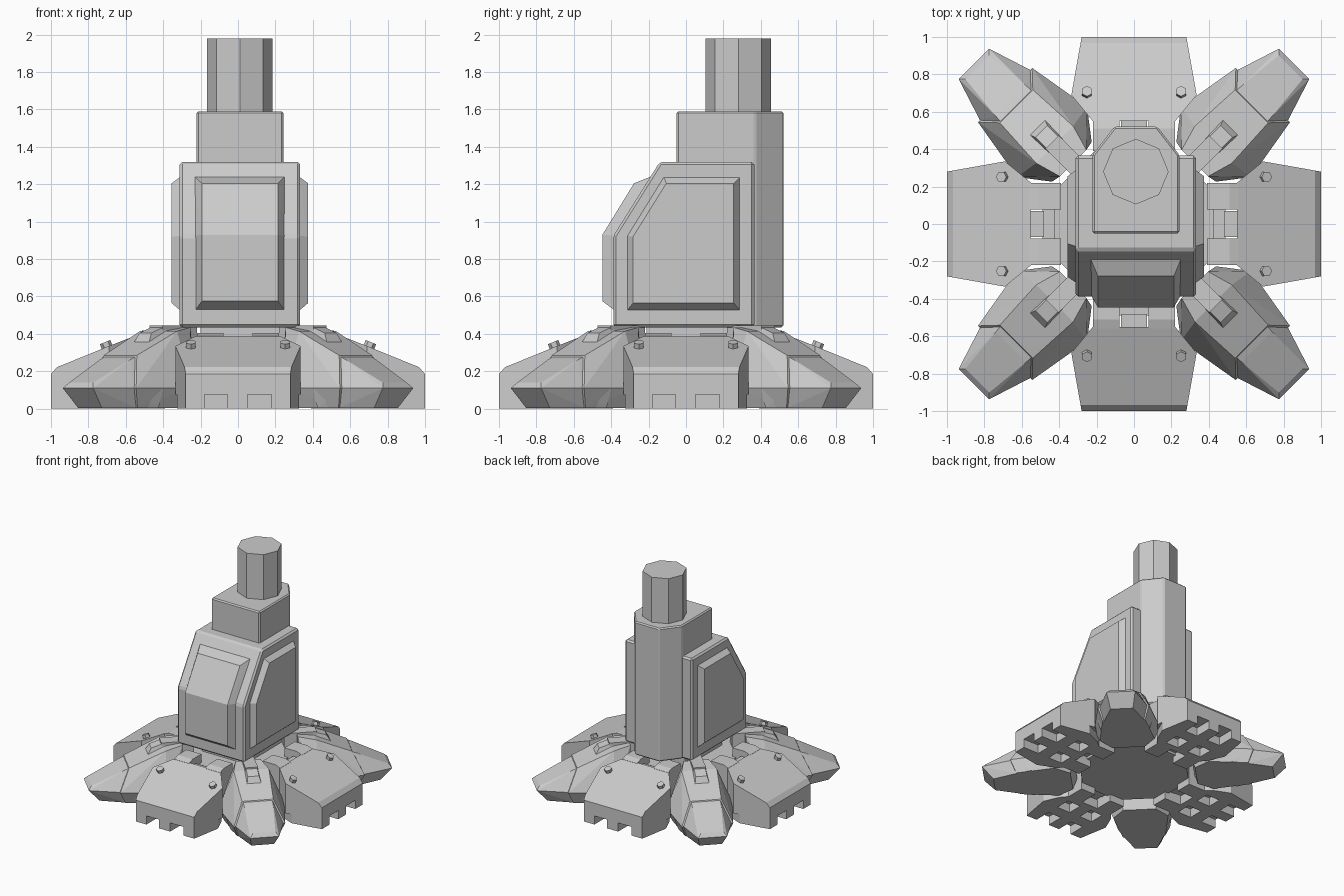
import bpy, bmesh, math
from mathutils import Vector, Matrix

if "Cube" in bpy.data.objects:
    bpy.data.objects.remove(bpy.data.objects["Cube"])


def hull_mesh(name, groups):
    """One mesh made of a convex solid for every group of points."""
    bm = bmesh.new()
    for pts in groups:
        part = bmesh.new()
        for p in pts:
            part.verts.new(p)
        res = bmesh.ops.convex_hull(part, input=part.verts)
        junk = [g for g in set(res["geom_interior"]) | set(res["geom_unused"])
                if isinstance(g, bmesh.types.BMVert)]
        bmesh.ops.delete(part, geom=junk, context='VERTS')
        bmesh.ops.dissolve_limit(part, angle_limit=0.02, verts=part.verts, edges=part.edges)
        bmesh.ops.recalc_face_normals(part, faces=part.faces)
        tmp = bpy.data.meshes.new("tmp")
        part.to_mesh(tmp)
        part.free()
        bm.from_mesh(tmp)
        bpy.data.meshes.remove(tmp)
    me = bpy.data.meshes.new(name)
    bm.to_mesh(me)
    bm.free()
    return me


def place(name, me, angle=0.0, loc=(0, 0, 0), bevel=0.0):
    ob = bpy.data.objects.new(name, me)
    ob.rotation_euler.z = angle
    ob.location = loc
    bpy.context.collection.objects.link(ob)
    if bevel:
        m = ob.modifiers.new("bevel", 'BEVEL')
        m.width, m.segments, m.limit_method = bevel, 1, 'ANGLE'
        m.angle_limit = math.radians(25)
    return ob


def box(x0, x1, y0, y1, z0, z1):
    return [(x, y, z) for x in (x0, x1) for y in (y0, y1) for z in (z0, z1)]


def ring(r, n, z0, z1, turn=0.0):
    return [(r * math.cos(turn + math.tau * i / n), r * math.sin(turn + math.tau * i / n), z)
            for i in range(n) for z in (z0, z1)]


CX = 0.01  # the tower sits slightly right of centre

# Tower body with sloped front
prof = [(-0.388, 0.435), (-0.388, 0.925), (-0.14, 1.32), (0.365, 1.32), (0.365, 0.435)]
place("tower_body", hull_mesh("tower_body", [[(x, y, z) for x in (-0.322, 0.322) for y, z in prof]]),
      loc=(CX, 0, 0), bevel=0.014)

# Rear column with chamfered back
plan = [(-0.232, -0.05), (0.232, -0.05), (0.232, 0.37), (0.115, 0.52), (-0.115, 0.52), (-0.232, 0.37)]
place("rear_column", hull_mesh("rear_column", [[(x, y, z) for x, y in plan for z in (0.435, 1.59)]]),
      loc=(CX, 0, 0), bevel=0.01)

# Top tube
place("top_tube", hull_mesh("top_tube", [ring(0.175, 8, 1.55, 1.98)]), loc=(CX, 0.28, 0))

# Raised front panel
outer = [(-0.38, 0.525), (-0.38, 0.925), (-0.19, 1.24)]
inner = [(-0.447, 0.575), (-0.447, 0.93), (-0.278, 1.205)]
pts = [(s * 0.24, y, z) for s in (-1, 1) for y, z in outer]
pts += [(s * 0.203, y, z) for s in (-1, 1) for y, z in inner]
place("front_panel", hull_mesh("front_panel", [pts]), loc=(CX, 0, 0))

# Raised side panels
outer = [(-0.315, 0.525), (-0.315, 0.925), (-0.12, 1.24), (0.29, 1.24), (0.29, 0.525)]
inner = [(-0.283, 0.565), (-0.283, 0.92), (-0.105, 1.205), (0.255, 1.205), (0.255, 0.565)]
for side, s in (("left", -1), ("right", 1)):
    pts = [(s * 0.318, y, z) for y, z in outer] + [(s * 0.365, y, z) for y, z in inner]
    place(side + "_panel", hull_mesh(side + "_panel", [pts]), loc=(CX, 0, 0))

# Central core and neck under the tower
place("base_core", hull_mesh("base_core", [ring(0.46, 8, 0.06, 0.33, math.pi / 8)]))
place("tower_neck", hull_mesh("tower_neck", [box(-0.21, 0.21, -0.21, 0.3, 0.3, 0.45)]), loc=(CX, 0, 0))


# Armour plates, built along +x and turned four ways
def half_width(r):
    return 0.28 + (1 - r) * 0.177 if r >= 0.69 else 0.335 - (0.69 - r) * 0.82


def slab(r0, r1):
    rs = [r0, r1] + ([0.69] if r0 < 0.69 < r1 else [])
    return [(r, s * half_width(r), z) for r in rs for s in (-1, 1) for z in (0, 0.08)]


tops = [(1.0, 0.185), (0.968, 0.222), (0.69, 0.335), (0.55, 0.39)]
groups = [[(r, s * half_width(r), z) for r, zt in tops for s in (-1, 1) for z in (0.075, zt)]]
groups += [slab(0.74, 0.85), slab(0.55, 0.61)]
for r0, r1 in ((0.85, 1.0), (0.61, 0.74)):   # treads
    groups.append(box(r0, r1, -0.055, 0.05, 0, 0.08))
    for s in (-1, 1):
        groups.append([(r, s * w, z) for r in (r0, r1) for w in (0.178, half_width(r)) for z in (0, 0.08)])
for s in (-1, 1):                            # inner tabs
    groups.append([(r, s * w, z) for r, zt in ((0.56, 0.388), (0.51, 0.405), (0.39, 0.405))
                   for w in (0.078, 0.22) for z in (0.0, zt)])
groups.append(box(0.39, 0.49, -0.08, 0.08, 0.08, 0.31))
groups.append(box(0.48, 0.56, -0.07, 0.07, 0.08, 0.36))
plate = hull_mesh("armour_plate", groups)

# Hexagonal bolts leaning with the plate slope
tilt = Matrix.Translation((0.7, 0, 0.33)) @ Matrix.Rotation(0.385, 4, 'Y')
bolts = hull_mesh("plate_bolts", [[tilt @ (Vector(p) + Vector((0, s * 0.252, 0)))
                                   for p in ring(0.03, 6, -0.03, 0.028)] for s in (-1, 1)])
for i, side in enumerate(("right", "back", "left", "front")):
    place(side + "_plate", plate, i * math.pi / 2)
    place(side + "_bolts", bolts, i * math.pi / 2)


# Diagonal legs: stations of (radius, half width) at bottom, middle and top
def leg(stations):
    return [(r, s * w, z) for rb, wb, rm, wm, rt, wt, zt in stations for s in (-1, 1)
            for r, w, z in ((rb, wb, 0.005), (rm, wm, 0.11), (rt, wt, zt))]


casing = hull_mesh("leg_casing", [leg([(0.5, 0.13, 0.47, 0.15, 0.46, 0.1, 0.435),
                                       (0.62, 0.22, 0.62, 0.265, 0.6, 0.14, 0.415),
                                       (0.93, 0.17, 0.975, 0.205, 0.89, 0.125, 0.285)])])
foot = hull_mesh("leg_foot", [leg([(0.8, 0.2, 0.8, 0.235, 0.8, 0.12, 0.315),
                                   (0.93, 0.16, 0.975, 0.19, 0.93, 0.115, 0.262),
                                   (1.12, 0.09, 1.21, 0.115, 1.185, 0.09, 0.14)])])
hinge = hull_mesh("leg_hinge", [
    [(r, s * w, z) for r, w, z in ((0.58, 0.065, 0.38), (0.75, 0.065, 0.32), (0.6, 0.045, 0.44), (0.7, 0.045, 0.405))
     for s in (-1, 1)],
    box(0.36, 0.62, -0.05, 0.05, 0.3, 0.445)])
for i, side in enumerate(("back_right", "back_left", "front_left", "front_right")):
    a = math.pi / 4 + i * math.pi / 2
    place(side + "_leg_casing", casing, a)
    place(side + "_leg_foot", foot, a)
    place(side + "_leg_hinge", hinge, a)
